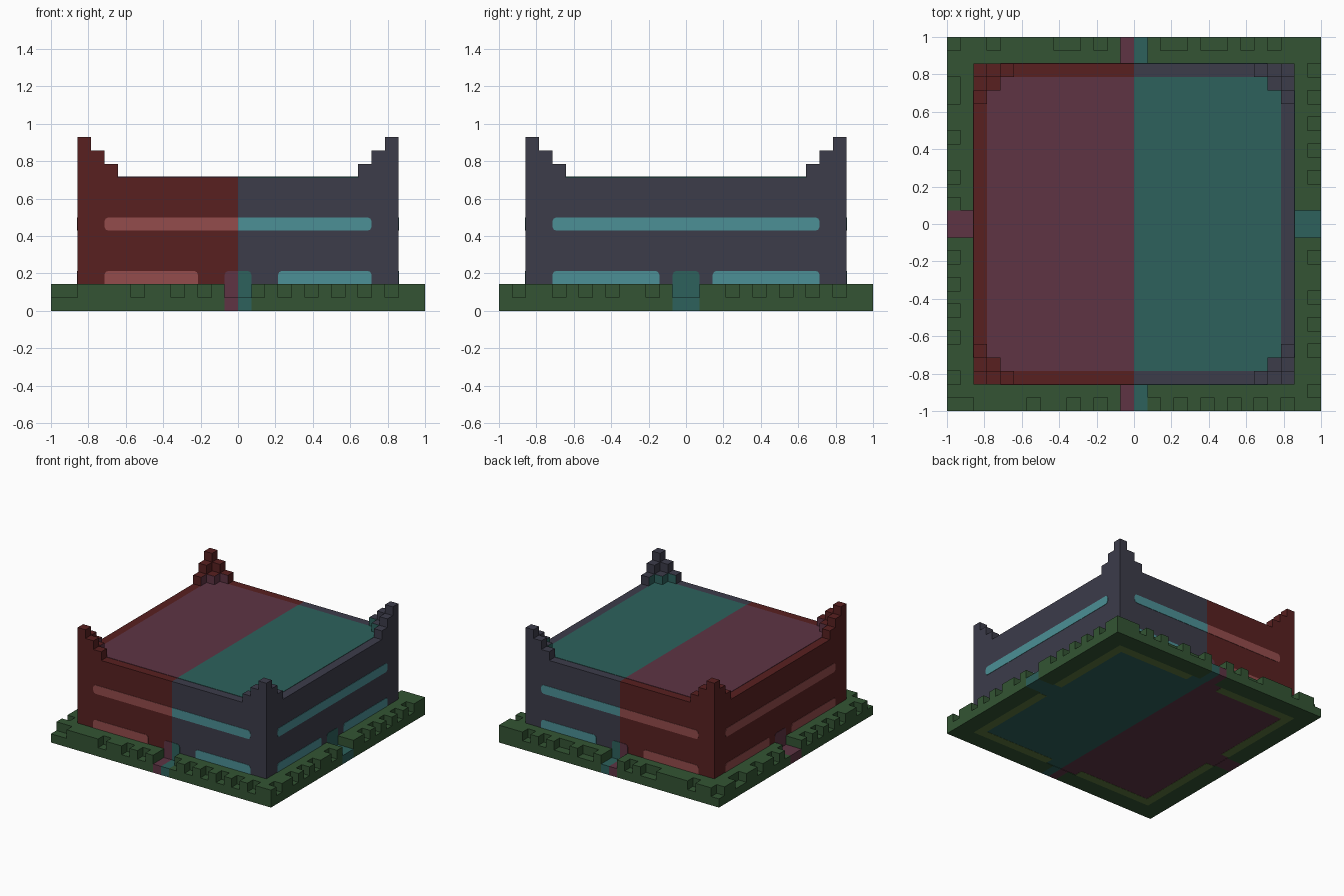
import bpy
import bmesh
from mathutils import Vector

if "Cube" in bpy.data.objects:
    bpy.data.objects.remove(bpy.data.objects["Cube"], do_unlink=True)

UNIT = 1 / 14      # one block
THIN = 0.04        # plate thickness in blocks


def material(name, r, g, b):
    def linear(c):
        c /= 255
        return c / 12.92 if c < 0.04 else ((c + 0.055) / 1.055) ** 2.4
    colour = (linear(r), linear(g), linear(b), 1)
    mat = bpy.data.materials.new(name)
    mat.use_nodes = True
    mat.diffuse_color = colour
    mat.node_tree.nodes["Principled BSDF"].inputs["Base Color"].default_value = colour
    return mat


green = material("hedge green", 51, 84, 51)
olive = material("olive", 91, 118, 60)
WALL = (material("maroon", 88, 32, 32), material("charcoal", 60, 60, 74))
FLOOR = (material("plum", 94, 52, 68), material("teal", 45, 97, 92))
GLOW = (material("light red", 148, 76, 76), material("light teal", 76, 144, 150))


def prism(points, offset):
    return [Vector(p) for p in points], Vector(offset)


def box(x0, x1, y0, y1, z0, z1):
    return prism([(x0, y0, z0), (x1, y0, z0), (x1, y1, z0), (x0, y1, z0)], (0, 0, z1 - z0))


def build(name, prisms, colours, accent=None, rule=None):
    """Mesh of prisms; two colours split at x = 0, accents chosen by a rule."""
    bm = bmesh.new()
    for points, offset in prisms:
        face = bm.faces.new([bm.verts.new(p) for p in points])
        new = bmesh.ops.extrude_face_region(bm, geom=[face], use_keep_orig=True)["geom"]
        bmesh.ops.translate(bm, vec=offset, verts=[v for v in new if isinstance(v, bmesh.types.BMVert)])
    if len(colours) == 2:
        bmesh.ops.bisect_plane(bm, geom=bm.verts[:] + bm.edges[:] + bm.faces[:],
                               plane_co=(0, 0, 0), plane_no=(1, 0, 0))
    bmesh.ops.recalc_face_normals(bm, faces=bm.faces[:])
    for face in bm.faces:
        centre = face.calc_center_median()
        face.material_index = int(len(colours) == 2 and centre.x > 0)
        if rule and rule(centre):
            face.material_index += 2
    bmesh.ops.scale(bm, vec=(UNIT, UNIT, UNIT), verts=bm.verts[:])
    mesh = bpy.data.meshes.new(name)
    bm.to_mesh(mesh)
    bm.free()
    for mat in colours + (accent or ()):
        mesh.materials.append(mat)
    obj = bpy.data.objects.new(name, mesh)
    bpy.context.collection.objects.link(obj)
    return obj


# Each side maps (along, outward) to (x, y)
SIDES = {
    "front": lambda u, v: (u, -v),
    "back": lambda u, v: (u, v),
    "left": lambda u, v: (v, u),
    "right": lambda u, v: (-v, u),
}
# Raised blocks along the outer edge of each side
BUMPS = {
    "front": "..####.##.#.#...#.#.#.#.#.##",
    "back": ".##.####..#.#..#..#..#.#.###",
    "left": "#.##.#.#.##.#..##.#.#.#.#.##",
    "right": ".#.##.#.#.#.#...#.##.##..##.",
}


def side_box(side, u0, u1, v0, v1, z0, z1):
    (xa, ya), (xb, yb) = SIDES[side](u0, v0), SIDES[side](u1, v1)
    return box(min(xa, xb), max(xa, xb), min(ya, yb), max(ya, yb), z0, z1)


def wall_plate(name, side, u0, u1, z0, z1, colours, round_bottom):
    """Thin plate on a wall with clipped round corners."""
    r, s = 0.3, 0.09
    outline = [(u1, z1 - r), (u1 - s, z1 - s), (u1 - r, z1), (u0 + r, z1), (u0 + s, z1 - s), (u0, z1 - r)]
    if round_bottom:
        outline += [(u0, z0 + r), (u0 + s, z0 + s), (u0 + r, z0), (u1 - r, z0), (u1 - s, z0 + s), (u1, z0 + r)]
    else:
        outline += [(u0, z0), (u1, z0)]
    place = SIDES[side]
    build(name, [prism([(*place(u, 12), z) for u, z in outline], (*place(0, THIN), 0))], colours)


# Main hall with stepped corner turrets
turrets = []
for sx in (-1, 1):
    for sy in (-1, 1):
        for layer in range(3):
            for row in range(3 - layer):
                xs = sorted((sx * 12, sx * (9 + layer + row)))
                ys = sorted((sy * (12 - row), sy * (11 - row)))
                turrets.append(box(*xs, *ys, 10 + layer, 11 + layer))
build("corner_turrets", turrets, WALL, FLOOR,
      lambda c: 10.1 < c.z < 10.9 and max(abs(c.x), abs(c.y)) < 11.01)
build("hall", [box(-12, 12, -12, 12, THIN, 10)], WALL, FLOOR, lambda c: c.z < 0.1)

# Roof panel, notched around the turrets
notch = [(11, 10), (10.3, 10), (10.09, 10.09), (10, 10.3), (10, 11)]
outline = []
for sx, sy in ((1, 1), (-1, 1), (-1, -1), (1, -1)):
    step = 1 if sx == sy else -1
    outline += [(sx * x, sy * y, 10) for x, y in notch[::step]]
build("roof_panel", [prism(outline, (0, 0, THIN))], FLOOR)

for side in SIDES:
    ends = side in ("front", "back")

    # Hedge: low ledge, full-height inner bank and broken outer edge
    reach = 14 if ends else 12
    bank = 13 if ends else 12
    hedge = []
    for a, b, c, d in ((-reach, -1, -bank, -1), (1, reach, 1, bank)):
        hedge.append(side_box(side, a, b, 12, 14, 0, 1))
        hedge.append(side_box(side, c, d, 12, 13, 1, 2))
    pattern = BUMPS[side] if ends else "." + BUMPS[side][1:-1] + "."
    start = None
    for i, mark in enumerate(pattern + "."):
        if mark == "#" and start is None:
            start = i
        elif mark == "." and start is not None:
            hedge.append(side_box(side, start - 14, i - 14, 13, 14, 1, 2))
            start = None
    build(side + "_hedge", hedge, (green,))

    # Path and doorway
    build(side + "_path", [side_box(side, -1, 1, 12, 14, 0, 1)], FLOOR)
    wall_plate(side + "_door", side, -1, 1, 1, 3, FLOOR, False)

    # Windows
    wall_plate(side + "_upper_window", side, -10, 10, 6, 7, GLOW, True)
    inner = 3 if ends else 2
    wall_plate(side + "_lower_window_a", side, -10, -inner, 2, 3, GLOW, False)
    wall_plate(side + "_lower_window_b", side, inner, 10, 2, 3, GLOW, False)

# Corner strips on the underside
strips = []
for sx in (-1, 1):
    for sy in (-1, 1):
        bend = [(2, 12), (12, 12), (12, 1.2), (11, 1.2), (11, 11), (2, 11)]
        strips.append(prism([(sx * x, sy * y, 0) for x, y in bend], (0, 0, THIN / 2)))
build("underside_strips", strips, (olive,))
